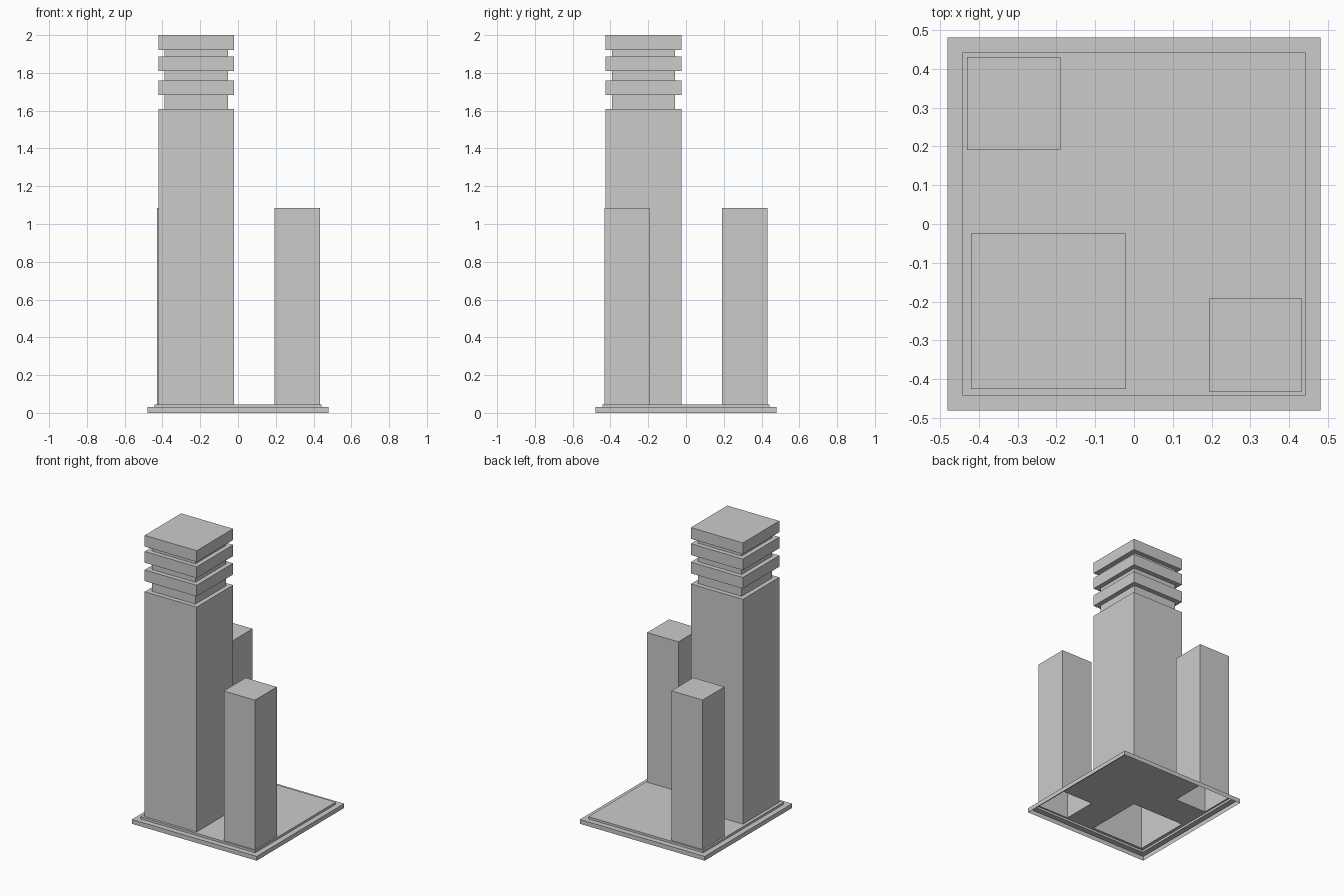
import bpy
import bmesh

if "Cube" in bpy.data.objects:
    bpy.data.objects.remove(bpy.data.objects["Cube"])


def finish(name, bm):
    mesh = bpy.data.meshes.new(name)
    bm.to_mesh(mesh)
    bm.free()
    obj = bpy.data.objects.new(name, mesh)
    bpy.context.collection.objects.link(obj)
    return obj


def add_shell(bm, cx, cy, profile, cap=True):
    """Stack square rings (half width, height) into a shell open at the bottom."""
    prev = None
    for h, z in profile:
        ring = [bm.verts.new((cx + sx * h, cy + sy * h, z))
                for sx, sy in ((-1, -1), (1, -1), (1, 1), (-1, 1))]
        if prev:
            for i in range(4):
                j = (i + 1) % 4
                bm.faces.new((prev[i], prev[j], ring[j], ring[i]))
        prev = ring
    if cap:
        bm.faces.new(prev)
    return prev


DECK_Z = 0.045
DECK_H = 0.442

# Main tower: shaft plus three overhanging crown slabs on recessed necks
W, N = 0.2, 0.168
crown = [(W, DECK_Z), (W, 1.608)]
for neck_z, slab_z, slab_top in ((1.608, 1.682, 1.76), (1.76, 1.81, 1.888), (1.888, 1.922, 2.0)):
    crown += [(N, neck_z), (N, slab_z), (W, slab_z), (W, slab_top)]

side = [(0.12, DECK_Z), (0.12, 1.085)]
towers = [
    ("main_tower", -0.22, -0.225, crown),
    ("back_tower", -0.31, 0.311, side),
    ("right_tower", 0.313, -0.312, side),
]
for name, cx, cy, profile in towers:
    bm = bmesh.new()
    add_shell(bm, cx, cy, profile)
    finish(name, bm)

# Stepped base, hollow underneath, with its deck open below each tower
bm = bmesh.new()
add_shell(bm, 0, 0, [(0.48, 0), (0.48, 0.03), (DECK_H, 0.03), (DECK_H, DECK_Z)], cap=False)
feet = [(cx, cy, p[0][0]) for _, cx, cy, p in towers]
xs = sorted([-DECK_H, DECK_H] + [cx + s * h for cx, cy, h in feet for s in (-1, 1)])
ys = sorted([-DECK_H, DECK_H] + [cy + s * h for cx, cy, h in feet for s in (-1, 1)])
grid = [[bm.verts.new((x, y, DECK_Z)) for y in ys] for x in xs]
for i in range(len(xs) - 1):
    for j in range(len(ys) - 1):
        mx, my = (xs[i] + xs[i + 1]) / 2, (ys[j] + ys[j + 1]) / 2
        if not any(abs(mx - cx) < h and abs(my - cy) < h for cx, cy, h in feet):
            bm.faces.new((grid[i][j], grid[i + 1][j], grid[i + 1][j + 1], grid[i][j + 1]))
loose = [v for v in bm.verts if not v.link_faces]
bmesh.ops.delete(bm, geom=loose, context='VERTS')
bmesh.ops.remove_doubles(bm, verts=bm.verts[:], dist=0.0001)
finish("base", bm)
